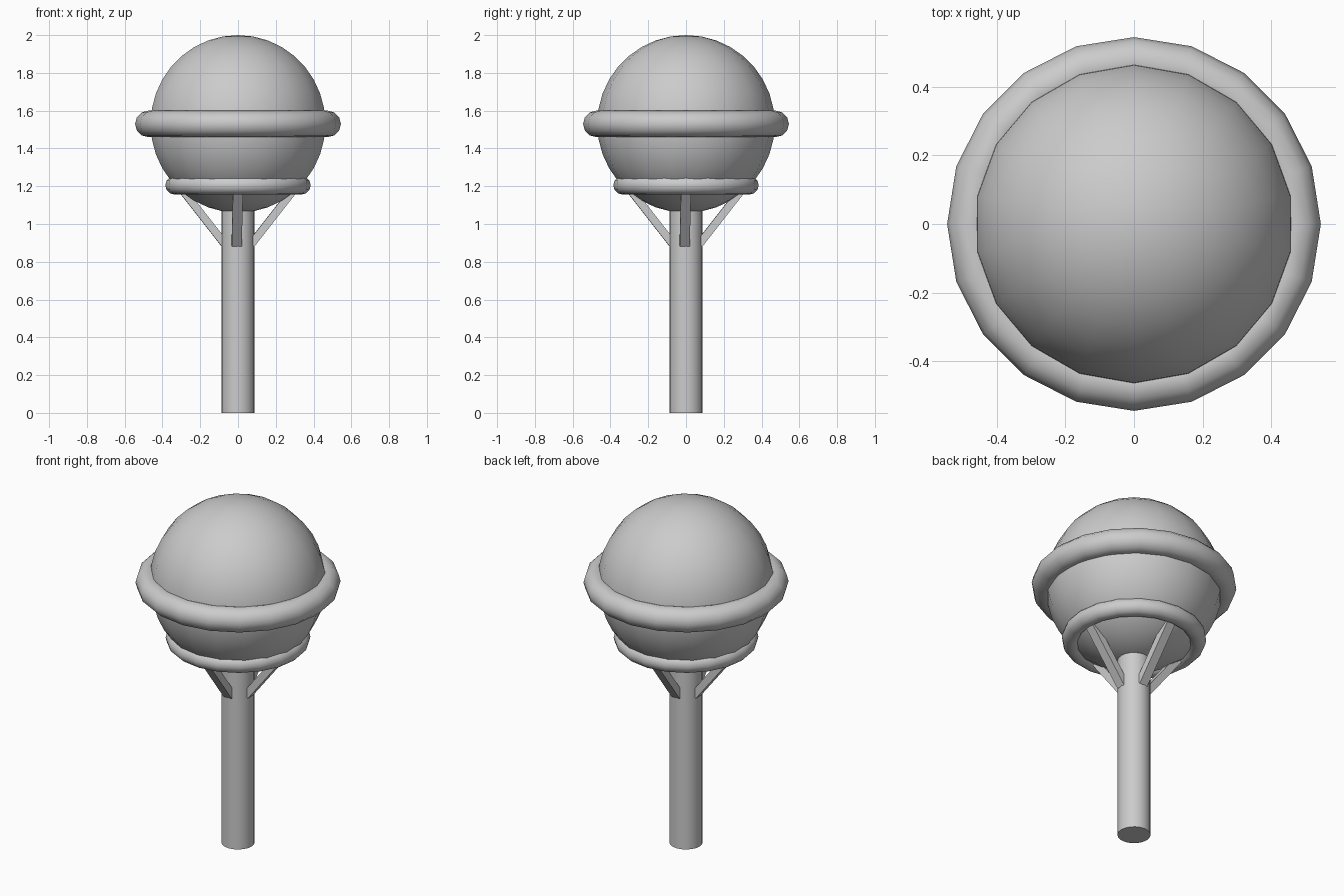
import bpy
import math
from mathutils import Vector, Matrix

if "Cube" in bpy.data.objects:
    bpy.data.objects.remove(bpy.data.objects["Cube"], do_unlink=True)

GREY = (0.6, 0.6, 0.6, 1)
grey = bpy.data.materials.new("plain_grey")
grey.use_nodes = True
grey.diffuse_color = GREY
grey.node_tree.nodes["Principled BSDF"].inputs["Base Color"].default_value = GREY


def finish(name, smooth=True):
    obj = bpy.context.object
    obj.name = name
    obj.data.materials.append(grey)
    if smooth:
        bpy.ops.object.shade_smooth_by_angle(angle=math.radians(50))
    return obj


# Spherical tank
bpy.ops.mesh.primitive_uv_sphere_add(segments=18, ring_count=18, radius=0.47, location=(0, 0, 1.53))
finish("tank")

# Walkway ring at the equator and support ring underneath
for name, major, minor, z in (("equator_ring", 0.475, 0.07, 1.53),
                              ("support_ring", 0.336, 0.049, 1.205)):
    bpy.ops.mesh.primitive_torus_add(major_segments=20, minor_segments=12,
                                     major_radius=major, minor_radius=minor, location=(0, 0, z))
    finish(name)

# Central column
bpy.ops.mesh.primitive_cylinder_add(vertices=20, radius=0.088, depth=1.1, location=(0, 0, 0.55))
finish("column")

# Four sloping braces from the column to the support ring
foot, head = Vector((-0.007, -0.07, 0.893)), Vector((0, -0.31, 1.2))
axis = (head - foot).normalized()
side = axis.cross(Vector((0, 0, 1))).normalized()
basis = Matrix((side, axis.cross(side), axis)).transposed().to_4x4()
for i, where in enumerate(("front", "left", "back", "right")):
    bpy.ops.mesh.primitive_cube_add(size=1)
    brace = finish(where + "_brace", smooth=False)
    brace.matrix_world = (Matrix.Rotation(i * math.pi / 2, 4, "Z")
                          @ Matrix.Translation((foot + head) / 2) @ basis
                          @ Matrix.Diagonal((0.053, 0.041, (head - foot).length, 1)))
